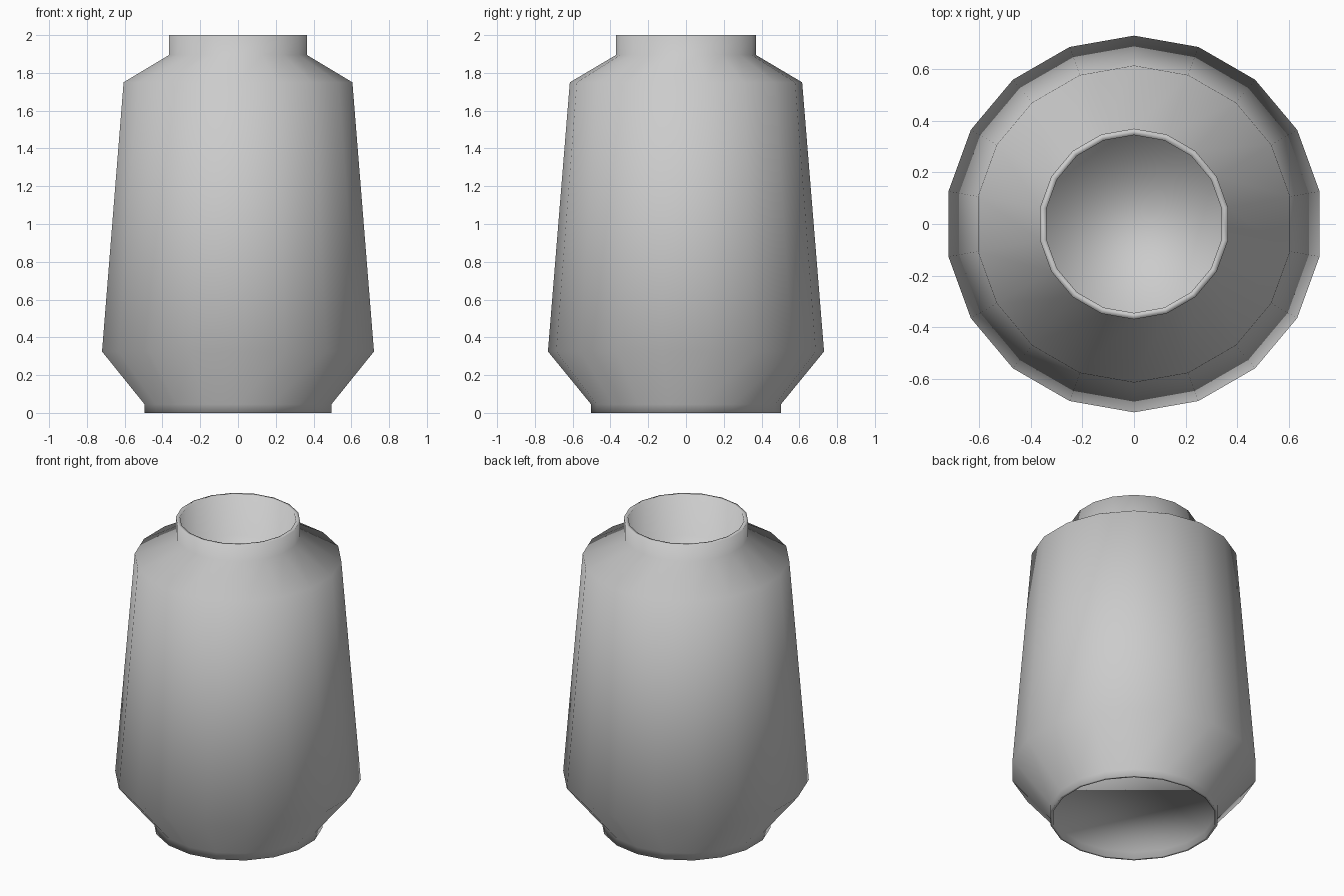
import bpy, bmesh
from math import sin, cos, tau

if "Cube" in bpy.data.objects:
    bpy.data.objects.remove(bpy.data.objects["Cube"])

SIDES = 18

def lathe(name, profile):
    """Revolve a (radius, z) profile, first and last rings closed by flat caps."""
    bm = bmesh.new()
    rings = [[bm.verts.new((r * sin(tau * i / SIDES), -r * cos(tau * i / SIDES), z))
              for i in range(SIDES)] for r, z in profile]
    for a, b in zip(rings, rings[1:]):
        for i in range(SIDES):
            j = (i + 1) % SIDES
            bm.faces.new((a[i], a[j], b[j], b[i]))
    bm.faces.new(rings[0][::-1])
    bm.faces.new(rings[-1])
    bmesh.ops.recalc_face_normals(bm, faces=bm.faces)
    for f in bm.faces:
        f.smooth = True
    mesh = bpy.data.meshes.new(name)
    bm.to_mesh(mesh)
    bm.free()
    obj = bpy.data.objects.new(name, mesh)
    bpy.context.collection.objects.link(obj)
    return obj

lathe("jar_body", [
    (0.485, 0.045), (0.485, 0.0),               # recessed underside
    (0.502, 0.0), (0.502, 0.045),               # foot ring
    (0.731, 0.325), (0.615, 1.75),              # belly and shoulder
    (0.37, 1.895), (0.37, 2.0),                 # neck
    (0.345, 2.0), (0.345, 1.735),               # rim and sunken mouth
])
